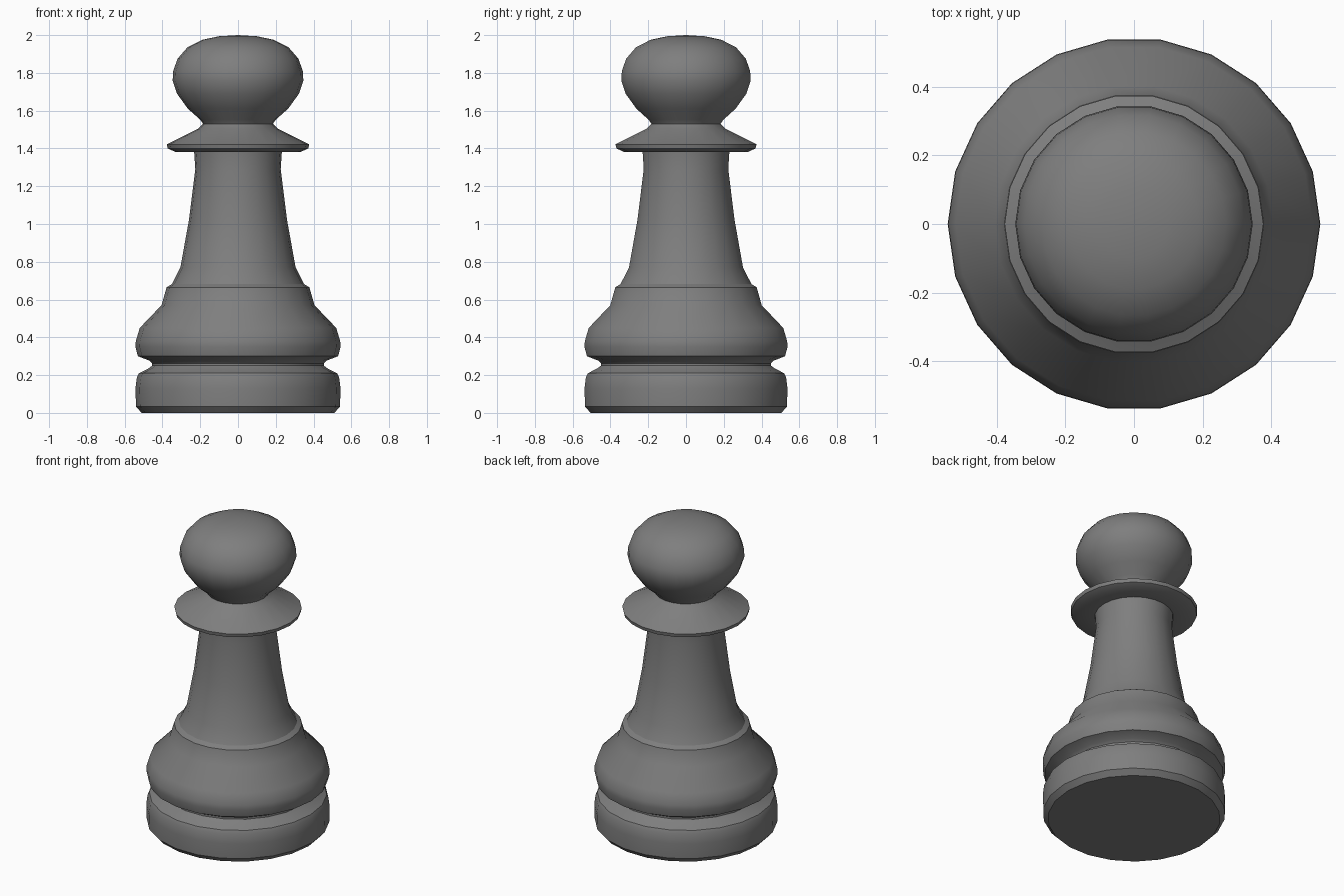
import bpy
import math

SIDES = 22

old = bpy.data.objects.get("Cube")
if old:
    bpy.data.objects.remove(old, do_unlink=True)

# Single flat colour
grey = bpy.data.materials.new("dark grey")
grey.use_nodes = True
colour = (0.21, 0.21, 0.21, 1)
grey.diffuse_color = colour
bsdf = grey.node_tree.nodes["Principled BSDF"]
bsdf.inputs["Base Color"].default_value = colour


def lathe(name, profile, cap_bottom=False):
    """Spin (radius, height) points around z; zero radius makes a pole."""
    verts, faces, rings = [], [], []
    for r, z in profile:
        start, count = len(verts), SIDES if r else 1
        for i in range(count):
            a = math.tau * i / SIDES
            verts.append((r * math.cos(a), r * math.sin(a), z))
        rings.append([start + i % count for i in range(SIDES)])
    for low, high in zip(rings, rings[1:]):
        for i in range(SIDES):
            j = (i + 1) % SIDES
            loop = (low[i], low[j], high[j], high[i])
            faces.append(list(dict.fromkeys(loop)))
    if cap_bottom:
        faces.append(rings[0][::-1])
    mesh = bpy.data.meshes.new(name)
    mesh.from_pydata(verts, [], faces)
    mesh.materials.append(grey)
    obj = bpy.data.objects.new(name, mesh)
    bpy.context.collection.objects.link(obj)
    bpy.ops.object.select_all(action="DESELECT")
    obj.select_set(True)
    bpy.context.view_layer.objects.active = obj
    bpy.ops.object.shade_smooth_by_angle(angle=math.radians(32))
    return obj


# Foot disc and the groove above it
lathe("base", [(0.51, 0), (0.54, 0.033), (0.543, 0.13), (0.535, 0.19),
               (0.525, 0.21), (0.475, 0.235), (0.455, 0.25), (0.455, 0.262),
               (0.47, 0.277), (0.53, 0.3)], cap_bottom=True)

# Rounded lower body with its stepped shoulder
lathe("lower_body", [(0.53, 0.3), (0.543, 0.35), (0.541, 0.38),
                     (0.52, 0.45), (0.405, 0.57), (0.378, 0.665),
                     (0.35, 0.682)])

# Tapering stem
lathe("stem", [(0.35, 0.682), (0.305, 0.77), (0.26, 1.02),
               (0.226, 1.29), (0.232, 1.38)])

# Flared collar
lathe("collar", [(0.232, 1.38), (0.33, 1.381), (0.372, 1.4),
                 (0.377, 1.422), (0.21, 1.505), (0.185, 1.53)])

# Rounded head
lathe("head", [(0.185, 1.53), (0.2, 1.552), (0.265, 1.61), (0.323, 1.69),
               (0.346, 1.76), (0.343, 1.81), (0.32, 1.875), (0.268, 1.935),
               (0.19, 1.975), (0.1, 1.994), (0, 2)])
